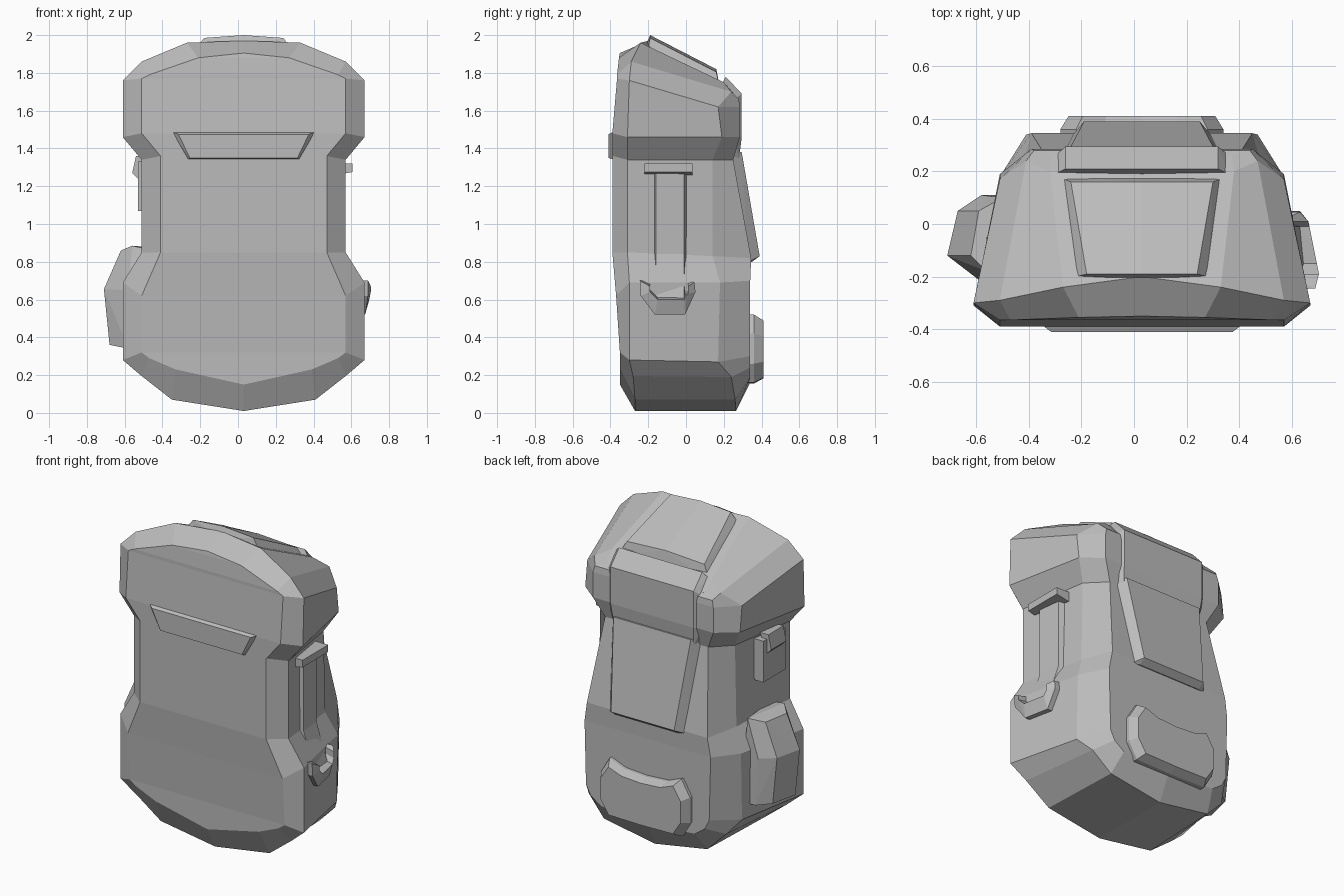
import bpy
import bmesh

CX = 0.03  # centre line of the pack

cube = bpy.data.objects.get("Cube")
if cube:
    bpy.data.objects.remove(cube)

grey = bpy.data.materials.new("pack_grey")
grey.use_nodes = True
colour = (0.5, 0.5, 0.5, 1)
grey.diffuse_color = colour
grey.node_tree.nodes["Principled BSDF"].inputs["Base Color"].default_value = colour


def finish(name, bm):
    """Turn a bmesh into a flat shaded object."""
    bmesh.ops.recalc_face_normals(bm, faces=bm.faces)
    mesh = bpy.data.meshes.new(name)
    bm.to_mesh(mesh)
    bm.free()
    mesh.materials.append(grey)
    obj = bpy.data.objects.new(name, mesh)
    bpy.context.collection.objects.link(obj)
    return obj


def hull(name, points, mirror=False):
    """Convex block around points, optionally mirrored about the centre line."""
    bm = bmesh.new()
    for x, y, z in points:
        if mirror:
            bm.verts.new((CX + x, y, z))
            bm.verts.new((CX - x, y, z))
        else:
            bm.verts.new((x, y, z))
    bmesh.ops.remove_doubles(bm, verts=bm.verts, dist=0.0005)
    result = bmesh.ops.convex_hull(bm, input=bm.verts)
    spare = [g for g in result["geom_interior"] if isinstance(g, bmesh.types.BMVert)]
    bmesh.ops.delete(bm, geom=spare, context="VERTS")
    bmesh.ops.dissolve_limit(bm, angle_limit=0.03, verts=bm.verts, edges=bm.edges)
    return finish(name, bm)


def loft(name, rings, strip_caps):
    """Skin mirrored half outlines, each running from bottom centre to top centre."""
    bm = bmesh.new()
    loops = []
    for ring in rings:
        right = [bm.verts.new((CX + x, y, z)) for x, y, z in ring]
        left = [bm.verts.new((CX - x, y, z)) for x, y, z in ring[1:-1]]
        loops.append((right, [right[0]] + left + [right[-1]]))
    for (r0, l0), (r1, l1) in zip(loops, loops[1:]):
        for a, b in ((r0, r1), (l0, l1)):
            for i in range(len(a) - 1):
                bm.faces.new((a[i], a[i + 1], b[i + 1], b[i]))
    for r, l in (loops[0], loops[-1]):
        if strip_caps:
            for i in range(len(r) - 1):
                corners = [r[i], r[i + 1], l[i + 1], l[i]]
                bm.faces.new(list(dict.fromkeys(corners)))
        else:
            bm.faces.new(r + l[-2:0:-1])
    return finish(name, bm)


# Main body: front face, front rim, back rim, back face
front_face = [(0, -.35, .15), (.36, -.35, .23), (.5, -.35, .29), (.54, -.35, .32),
              (.54, -.37, .62), (.44, -.39, .85), (.44, -.39, 1.36), (.54, -.39, 1.48),
              (.54, -.365, 1.77), (.5, -.365, 1.79), (.24, -.355, 1.88), (0, -.35, 1.905)]
front_rim = [(0, -.27, .01), (.38, -.27, .07), (.54, -.28, .195), (.64, -.3, .28),
             (.64, -.3, .69), (.54, -.31, .85), (.54, -.31, 1.34), (.64, -.31, 1.46),
             (.64, -.3, 1.76), (.54, -.29, 1.86), (.3, -.24, 1.96), (0, -.2, 1.97)]
back_rim = [(0, .265, .01), (.36, .26, .07), (.48, .24, .19), (.54, .17, .27),
            (.54, .18, .69), (.48, .14, .83), (.47, .14, 1.34), (.54, .19, 1.46),
            (.54, .17, 1.62), (.44, .24, 1.7), (.35, .2, 1.75), (0, .18, 1.75)]
back_face = [(0, .34, .16), (.33, .34, .19), (.4, .34, .24), (.43, .34, .3),
             (.44, .34, .7), (.42, .345, .82), (.36, .25, 1.34), (.42, .285, 1.46),
             (.42, .285, 1.62), (.41, .28, 1.66), (.34, .26, 1.68), (0, .26, 1.69)]
loft("body", [front_face, front_rim, back_rim, back_face], True)

# Raised lid panel, sloping down to the back
hull("lid_panel", [(0, -.19, 2), (.21, -.19, 1.985), (.25, -.2, 1.93), (.0, -.22, 1.93),
                   (0, .16, 1.82), (.27, .16, 1.805), (.32, .18, 1.72), (0, .18, 1.72)], True)

# Back flap: rolled top edge and long flared panel
hull("flap_top", [(.29, .21, 1.78), (.29, .295, 1.69), (.29, .295, 1.46), (.28, .28, 1.34),
                  (.33, .19, 1.74), (.33, .26, 1.66), (.33, .26, 1.46), (.31, .23, 1.34)], True)
hull("flap_panel", [(.27, .295, 1.38), (.22, .39, .83), (.31, .24, 1.38),
                    (.27, .33, .8), (.22, .35, .8)], True)

# Bevelled trapezoid plate on the front
hull("front_plate", [(.385, -.38, 1.49), (.31, -.35, 1.33), (.345, -.41, 1.475),
                     (.285, -.41, 1.35)], True)

# Kidney shaped pouch low on the back
pouch = [(0, .155), (.25, .16), (.31, .26), (.31, .42), (.25, .52), (.15, .48), (0, .47)]
pouch_base = [(x, .32, z) for x, z in pouch]
pouch_rim = [(x, .36, z) for x, z in pouch]
pouch_face = [(x * .9, .41, .33 + (z - .33) * .84) for x, z in pouch]
loft("back_pouch", [pouch_base, pouch_rim, pouch_face], False)

# Big pocket low on one side, with a sloping lid and a bevelled rear edge
hull("side_pocket", [(-.71, -.12, .655), (-.67, .05, .655), (-.68, -.12, .36),
                     (-.64, .05, .36), (-.62, -.12, .86), (-.59, .05, .86),
                     (-.56, -.18, .885), (-.5, .1, .88), (-.58, .11, .65), (-.56, .11, .35),
                     (-.58, -.22, .65), (-.58, -.22, .34), (-.45, .11, .35),
                     (-.45, -.2, .34), (-.45, -.2, .86)])


def block(name, xs, ys, zs):
    return hull(name, [(x, y, z) for x in xs for y in ys for z in zs])


# Small plate and buckle above the pocket
block("side_plate", (-.53, -.45), (-.235, -.015), (1.07, 1.33))
hull("side_buckle", [(x, y, z) for y in (-.2, -.05)
                     for x, z in ((-.54, 1.36), (-.56, 1.27), (-.53, 1.24), (-.48, 1.36))])

# Rod on the other side, bending outward over the hip
for name, z_low, z_high, low, high in (("rod_upper", .84, 1.3, .57, .57),
                                       ("rod_lower", .58, .84, .655, .57)):
    points = []
    for z, x in ((z_low, low), (z_high, high)):
        points += [(x, -.16, z), (x - .015, -.01, z), (x - .09, -.19, z), (x - .09, .02, z)]
    hull(name, points)
hull("rod_clip", [(x, y, z) for y in (-.22, .035)
                  for x, z in ((.605, 1.32), (.605, 1.275), (.5, 1.255), (.5, 1.32))])

# Holder cup: two arms and a base wrapped around the rod end
holder = [(-.245, .70), (-.24, .62), (-.165, .52), (-.005, .52), (.05, .64), (.045, .69)]
inner = [(-.19, .70), (-.19, .67), (-.15, .63), (-.01, .63), (.01, .66), (.01, .70)]
for i, name in enumerate(("arm_front", "corner_front", "base", "corner_back", "arm_back")):
    points = []
    for y, z in holder[i:i + 2]:
        points += [(.54, y, z), (.64 - y * .2, y, z)]
    for y, z in inner[i:i + 2]:
        points += [(.54, y, z), (.665 - y * .2, y, z - .03)]
    hull("holder_" + name, points)
